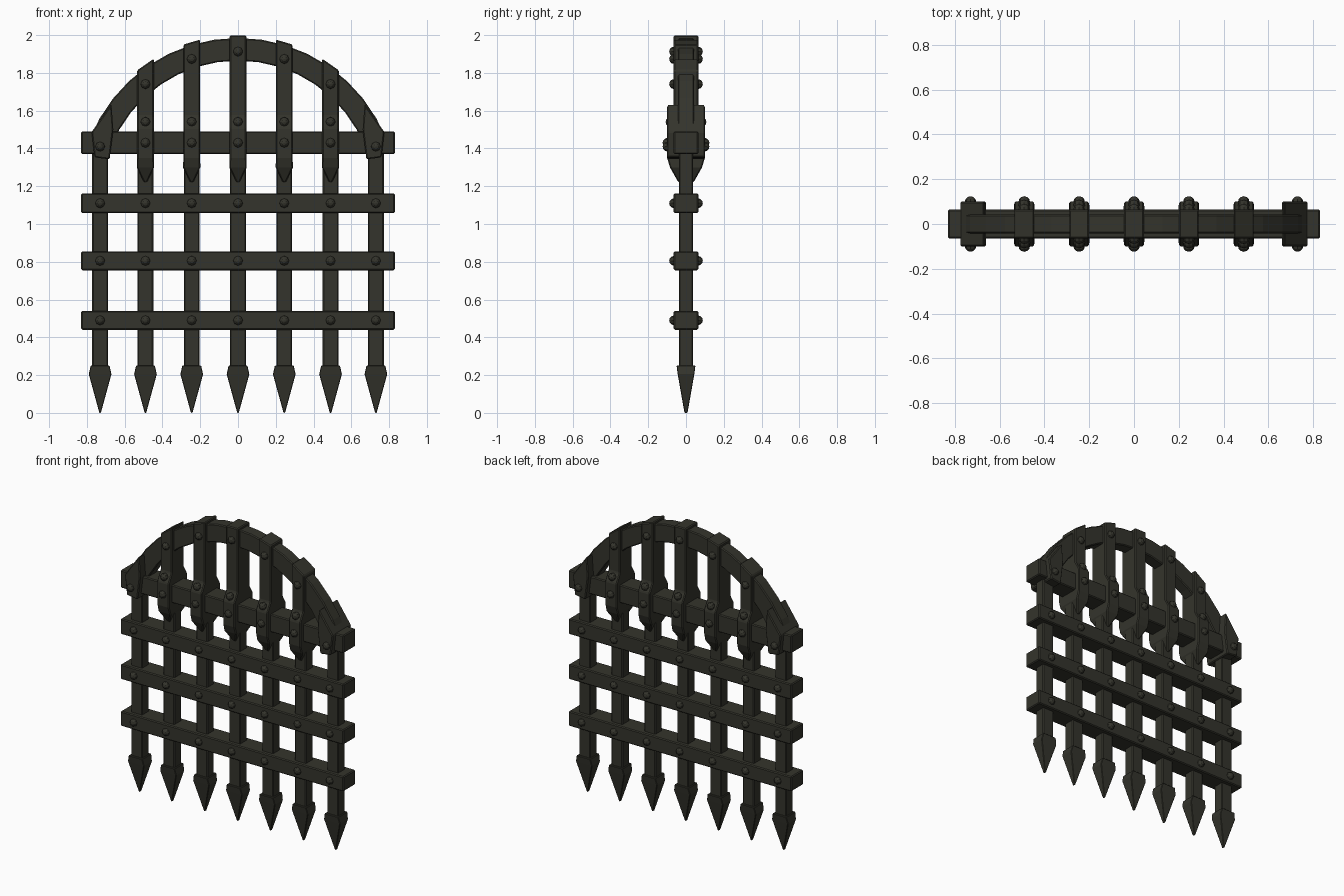
import bpy, bmesh, math
from mathutils import Matrix, Vector

if "Cube" in bpy.data.objects:
    bpy.data.objects.remove(bpy.data.objects["Cube"])

iron = bpy.data.materials.new("dark_iron")
iron.diffuse_color = (0.034, 0.034, 0.025, 1)
iron.use_nodes = True
iron.node_tree.nodes["Principled BSDF"].inputs["Base Color"].default_value = iron.diffuse_color

BARS = [-0.73, -0.49, -0.245, 0, 0.245, 0.49, 0.73]
CZ, R_OUT, R_IN = 1.142, 0.843, 0.723      # arch circle


def finish(name, bm, bevel=0.006):
    bmesh.ops.recalc_face_normals(bm, faces=bm.faces)
    me = bpy.data.meshes.new(name)
    bm.to_mesh(me)
    bm.free()
    ob = bpy.data.objects.new(name, me)
    bpy.context.collection.objects.link(ob)
    me.materials.append(iron)
    if bevel:
        m = ob.modifiers.new("worn_edges", 'BEVEL')
        m.width, m.segments, m.limit_method = bevel, 1, 'ANGLE'
    return ob


def loft(name, x, sections, top=None, bevel=0.006):
    """Stack rectangular sections (z, half width, half depth)."""
    bm = bmesh.new()
    rings = []
    for i, (z, hx, hy) in enumerate(sections):
        ring = []
        for sx, sy in ((-1, -1), (1, -1), (1, 1), (-1, 1)):
            px = x + sx * hx
            pz = top(px) if top and i == len(sections) - 1 else z
            ring.append(bm.verts.new((px, sy * hy, pz)))
        rings.append(ring)
    for a, b in zip(rings, rings[1:]):
        for k in range(4):
            bm.faces.new((a[k], a[(k + 1) % 4], b[(k + 1) % 4], b[k]))
    bm.faces.new(rings[0])
    bm.faces.new(rings[-1])
    return finish(name, bm, bevel)


def plate(name, outline, hy):
    """Extrude an x-z outline through the depth."""
    bm = bmesh.new()
    f = bm.faces.new([bm.verts.new((x, -hy, z)) for x, z in outline])
    ext = bmesh.ops.extrude_face_region(bm, geom=[f])
    vs = [v for v in ext["geom"] if isinstance(v, bmesh.types.BMVert)]
    bmesh.ops.translate(bm, verts=vs, vec=(0, 2 * hy, 0))
    return finish(name, bm)


def arch_z(x, r):
    return CZ + math.sqrt(r * r - x * x)


# vertical bars and spear tips
for x in BARS:
    outer = abs(x) > 0.7
    loft("vertical_bar", x, [(0.22, 0.042, 0.037), (1.42 if outer else 1.5, 0.042, 0.037)])
    loft("spear_tip", x, [(0.0, 0.004, 0.008), (0.205, 0.06, 0.044), (0.25, 0.05, 0.05)],
         bevel=0.003)

# horizontal bars
for z, h in ((0.49, 0.05), (0.805, 0.05), (1.11, 0.052), (1.43, 0.06)):
    loft("cross_bar", 0, [(z - h, 0.83, 0.065), (z + h, 0.83, 0.065)])

# arch
N = 16
angles = [math.radians(21 + 138 * i / N) for i in range(N + 1)]
pts = [(R_OUT * math.cos(a), CZ + R_OUT * math.sin(a)) for a in angles]
pts += [(R_IN * math.cos(a), CZ + R_IN * math.sin(a)) for a in reversed(angles)]
plate("arch", pts, 0.042)

# upper bars that flare around the top cross bar and end in a pointed tail
for x in BARS[1:-1]:
    loft("upper_bar", x, [(1.22, 0.008, 0.04), (1.30, 0.046, 0.085), (1.35, 0.044, 0.1),
                          (1.51, 0.044, 0.1), (1.57, 0.044, 0.065), (1.8, 0.044, 0.065)],
         top=lambda px: arch_z(px, R_OUT + 0.015))

# arch feet
foot = [(0.76, 1.353), (0.775, 1.487), (0.67, 1.635), (0.66, 1.5), (0.68, 1.342)]
for s in (-1, 1):
    plate("arch_foot", [(s * x, z) for x, z in foot], 0.1)

# rivets on both faces
spots = [(x, z, 0.063) for x in BARS for z in (0.49, 0.805, 1.11)]
for x in BARS:
    if abs(x) > 0.7:
        spots.append((x, 1.41, 0.098))
    else:
        spots += [(x, 1.43, 0.098), (x, 1.54, 0.082),
                  (x, arch_z(x, (R_OUT + R_IN) / 2) - 0.012, 0.063)]
bm = bmesh.new()
for x, z, y in spots:
    for s in (-1, 1):
        mat = (Matrix.Translation(Vector((x, s * y, z))) @ Matrix.Rotation(math.pi / 2, 4, 'X'))
        bmesh.ops.create_uvsphere(bm, u_segments=8, v_segments=6, radius=0.026, matrix=mat)
finish("rivets", bm, 0)
